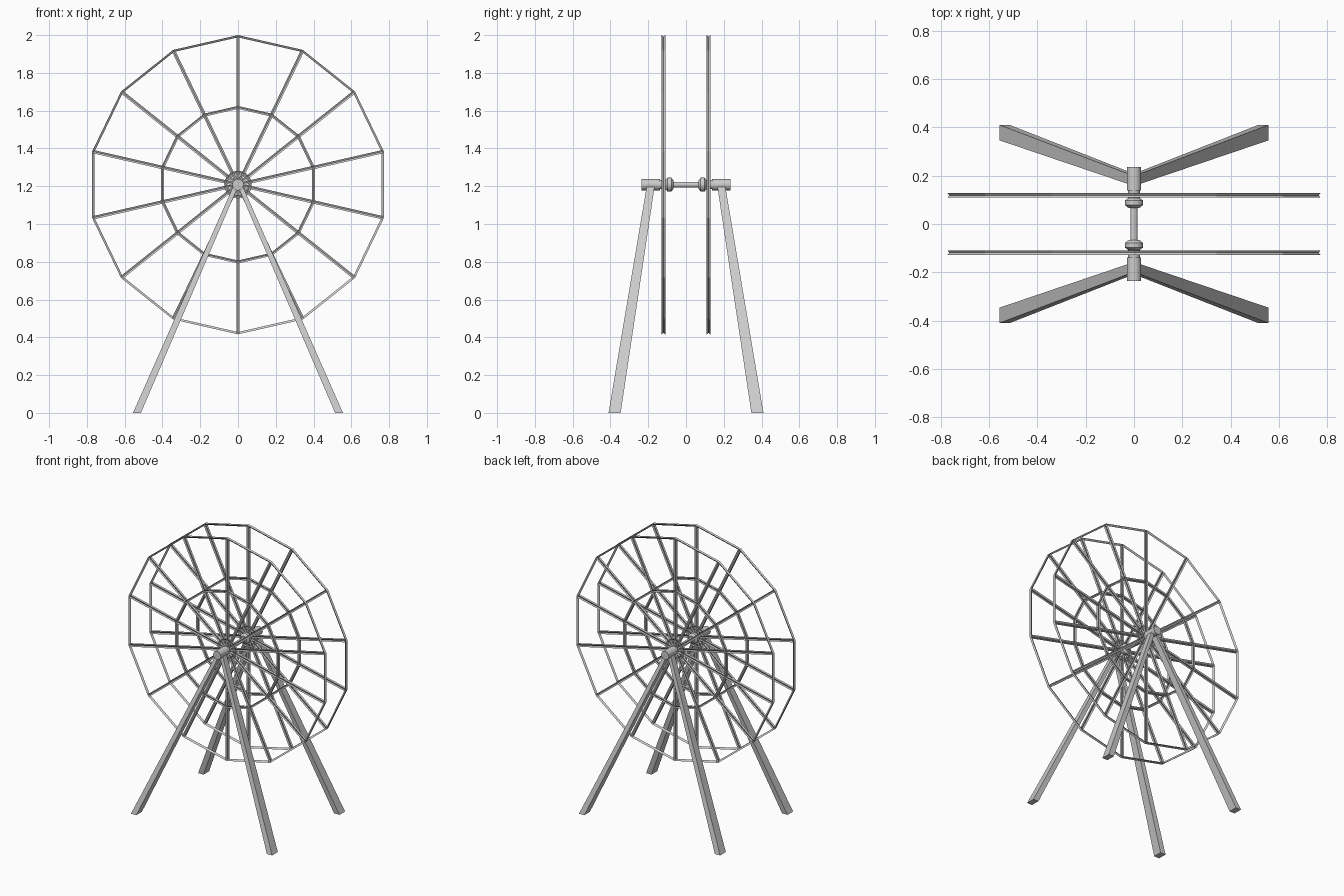
import bpy, bmesh, math
from mathutils import Vector

if "Cube" in bpy.data.objects:
    bpy.data.objects.remove(bpy.data.objects["Cube"])

CZ = 1.208     # axle height
N = 14         # spokes per wheel
WY = 0.119     # wheel offset from the middle

steel = bpy.data.materials.new("grey steel")
steel.diffuse_color = (0.6, 0.6, 0.6, 1)
steel.use_nodes = True
steel.node_tree.nodes["Principled BSDF"].inputs["Base Color"].default_value = steel.diffuse_color


def finish(name, bm, smooth=False):
    bmesh.ops.recalc_face_normals(bm, faces=bm.faces)
    me = bpy.data.meshes.new(name)
    bm.to_mesh(me)
    bm.free()
    me.materials.append(steel)
    ob = bpy.data.objects.new(name, me)
    bpy.context.collection.objects.link(ob)
    if smooth:
        bpy.ops.object.select_all(action='DESELECT')
        ob.select_set(True)
        bpy.context.view_layer.objects.active = ob
        bpy.ops.object.shade_smooth_by_angle(angle=math.radians(35))
    return ob


def loft(bm, loops, closed=False):
    # skin between vertex loops, either capped or joined end to start
    vs = [[bm.verts.new(p) for p in lp] for lp in loops]
    n = len(vs[0])
    for i in range(len(vs) if closed else len(vs) - 1):
        a, b = vs[i], vs[(i + 1) % len(vs)]
        for j in range(n):
            k = (j + 1) % n
            bm.faces.new((a[j], a[k], b[k], b[j]))
    if not closed:
        bm.faces.new(vs[0])
        bm.faces.new(vs[-1])


def grooved(u, v):
    # square bar section with a V groove along each side
    half = [(u, v), (0, v * 0.45), (-u, v), (-u * 0.45, 0)]
    return half + [(-a, -b) for a, b in half]


def vee(u, v):
    # V channel that opens outwards
    return [(u, v), (-u, 0), (u, -v), (-u * 0.2, 0)]


def ring(bm, y, radius, section, seg):
    loops = []
    for k in range(seg):
        t = 2 * math.pi * k / seg
        d = Vector((math.sin(t), 0, math.cos(t)))
        loops.append([Vector((0, y + b, CZ)) + d * (radius + a)
                      for a, b in section])
    loft(bm, loops, closed=True)


def lathe(name, profile, seg=24):
    # profile of (y, radius) turned about the axle line
    bm = bmesh.new()
    loft(bm, [[(r * math.sin(2 * math.pi * k / seg), y,
                CZ + r * math.cos(2 * math.pi * k / seg)) for k in range(seg)]
              for y, r in profile])
    return finish(name, bm, True)


for side, s in (("front", -1), ("back", 1)):
    y = s * WY
    # outer rim, middle ring and hub ring
    for nm, R, section, seg in (
            ("outer_rim", 0.786, vee(0.006, 0.0095), N),
            ("middle_ring", 0.409, grooved(0.008, 0.009), N),
            ("hub_ring", 0.064, grooved(0.009, 0.009), 2 * N)):
        bm = bmesh.new()
        ring(bm, y, R, section, seg)
        finish(f"{side}_{nm}", bm)

    # spokes
    bm = bmesh.new()
    for k in range(N):
        t = 2 * math.pi * k / N
        d = Vector((math.sin(t), 0, math.cos(t)))
        w = Vector((d.z, 0, -d.x))
        loft(bm, [[Vector((0, y + b, CZ)) + d * r + w * a
                   for a, b in grooved(0.009, 0.009)]
                  for r in (0.012, 0.784)])
    finish(f"{side}_spokes", bm)

    # bearing, hub sleeve and inner collar
    lathe(f"{side}_bearing", [(s * 0.138, 0.03), (s * 0.236, 0.03)])
    lathe(f"{side}_sleeve", [(s * 0.1, 0.024), (s * 0.14, 0.024)])
    lathe(f"{side}_collar", [(s * 0.066, 0.022), (s * 0.078, 0.037),
                             (s * 0.098, 0.037), (s * 0.109, 0.022)])

    # tapered splayed legs
    for hand, m in (("left", -1), ("right", 1)):
        bm = bmesh.new()
        loops = []
        for x, yy, z, hx, hy in ((0.535, 0.378, 0, 0.021, 0.032),
                                 (0.012, 0.187, 1.2, 0.013, 0.021)):
            loops.append([(m * x + i * hx, s * yy + j * hy, z)
                          for i, j in ((-1, -1), (1, -1), (1, 1), (-1, 1))])
        loft(bm, loops)
        finish(f"{side}_{hand}_leg", bm)

# axle through both wheels
lathe("axle", [(-0.2, 0.015), (0.2, 0.015)])
